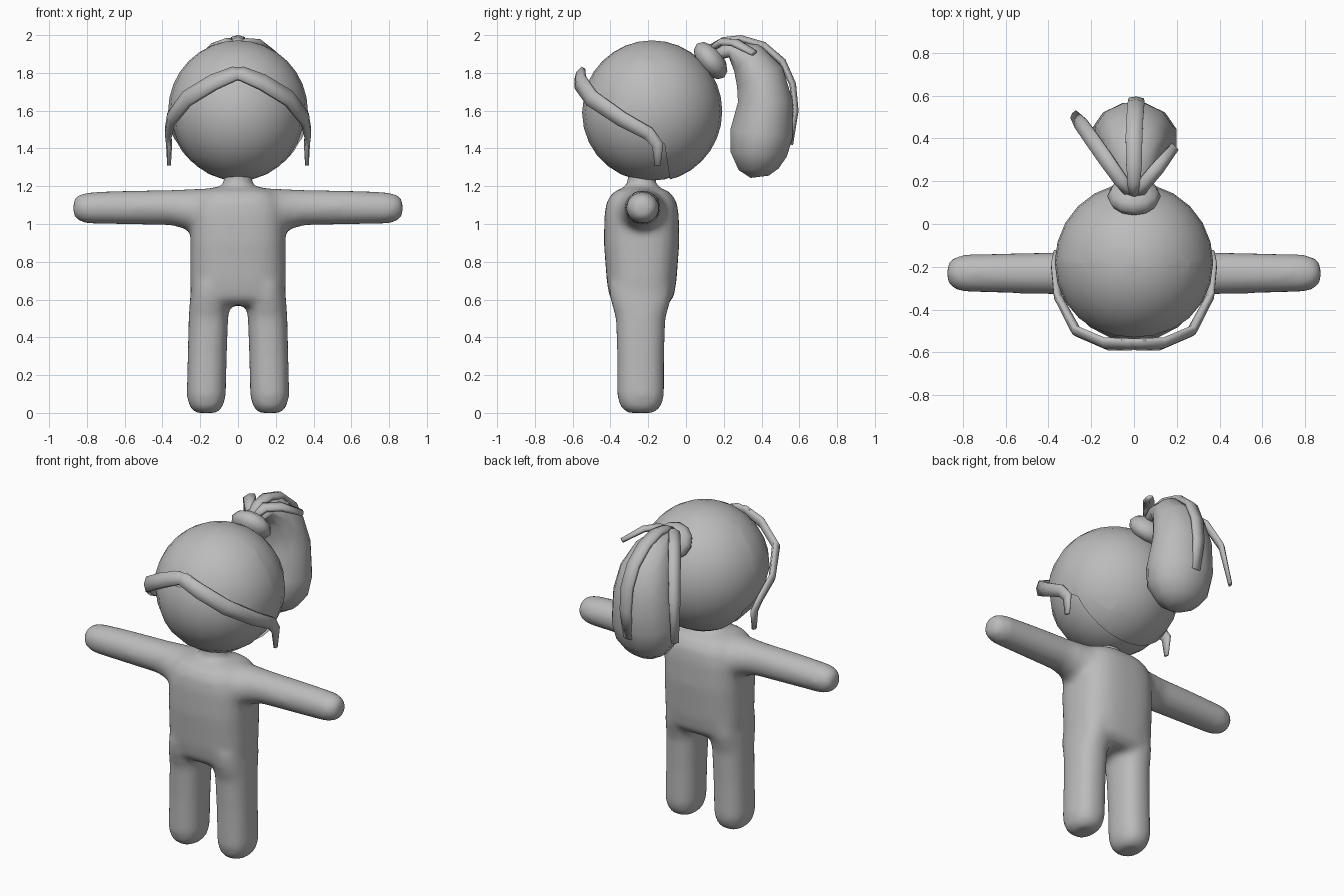
import bpy, bmesh, math
from mathutils import Vector, Matrix

if "Cube" in bpy.data.objects:
    bpy.data.objects.remove(bpy.data.objects["Cube"])

grey = bpy.data.materials.new("plain grey")
grey.diffuse_color = (0.5, 0.5, 0.5, 1)
grey.use_nodes = True
grey.node_tree.nodes["Principled BSDF"].inputs["Base Color"].default_value = grey.diffuse_color


def finish(name, bm, smooth=True):
    bmesh.ops.recalc_face_normals(bm, faces=bm.faces[:])
    me = bpy.data.meshes.new(name)
    bm.to_mesh(me)
    bm.free()
    for p in me.polygons:
        p.use_smooth = smooth
    me.materials.append(grey)
    ob = bpy.data.objects.new(name, me)
    bpy.context.collection.objects.link(ob)
    return ob


def loft(bm, rings, sides, width_dir=None, centre=None, power=1.0):
    """Sweep ellipses (x, y, z, half width, half thickness) along a path.
    The width follows width_dir, or lies flat around a centre point."""
    pts = [Vector(r[:3]) for r in rings]
    loops = []
    for i, r in enumerate(rings):
        t = (pts[min(i + 1, len(pts) - 1)] - pts[max(i - 1, 0)]).normalized()
        if centre:
            w = t.cross(pts[i] - Vector(centre)).normalized()
        else:
            w = Vector(width_dir)
        n = t.cross(w).normalized()
        loop = []
        for k in range(sides):
            a = 2 * math.pi * (k + 0.5) / sides
            c, s = math.cos(a), math.sin(a)
            c = math.copysign(abs(c) ** power, c)
            s = math.copysign(abs(s) ** power, s)
            loop.append(bm.verts.new(pts[i] + w * c * r[3] + n * s * r[4]))
        loops.append(loop)
    for a, b in zip(loops, loops[1:]):
        for k in range(sides):
            j = (k + 1) % sides
            bm.faces.new((a[k], a[j], b[j], b[k]))
    bm.faces.new(loops[0])
    bm.faces.new(loops[-1][::-1])


def ball(bm, centre, radii, tilt=0, u=20, v=14):
    m = (Matrix.Translation(centre) @ Matrix.Rotation(tilt, 4, 'X')
         @ Matrix.Diagonal((*radii, 1)))
    bmesh.ops.create_uvsphere(bm, u_segments=u, v_segments=v, radius=1, matrix=m)


# Body: torso, neck, arms and legs fused into one soft skin
bm = bmesh.new()
Y = -0.235
loft(bm, [(0, Y, .57, .2, .13), (0, Y, .61, .25, .17), (0, Y, .7, .253, .185),
          (0, Y, .9, .253, .2), (0, Y, 1.05, .25, .197), (0, Y, 1.12, .235, .185),
          (0, Y, 1.17, .2, .15), (0, Y, 1.195, .13, .09)], 32, (1, 0, 0), power=.72)
loft(bm, [(0, Y, 1.1, .12, .12), (0, Y, 1.19, .09, .09), (0, Y, 1.22, .075, .075),
          (0, Y, 1.3, .075, .075)], 20, (1, 0, 0))
for s in (-1, 1):
    loft(bm, [(s * .1, Y, 1.06, .15, .13), (s * .2, Y, 1.065, .14, .125),
              (s * .27, -.23, 1.08, .115, .107), (s * .35, -.23, 1.087, .1, .095),
              (s * .6, -.23, 1.087, .094, .09), (s * .8, -.23, 1.085, .088, .084),
              (s * .85, -.23, 1.085, .07, .068), (s * .873, -.23, 1.085, .04, .04)],
         20, (0, 1, 0))
    loft(bm, [(s * .168, -.24, 0, .06, .07), (s * .168, -.24, .03, .088, .108),
              (s * .168, -.24, .09, .104, .125), (s * .163, -.24, .3, .104, .125),
              (s * .157, -.24, .5, .105, .132), (s * .15, -.24, .6, .105, .16),
              (s * .14, -.24, .68, .105, .17)], 24, (1, 0, 0), power=.85)
body = finish("body", bm)
remesh = body.modifiers.new("fuse", 'REMESH')
remesh.mode = 'VOXEL'
remesh.voxel_size = 0.018
remesh.use_smooth_shade = True
soft = body.modifiers.new("soften", 'SMOOTH')
soft.factor = 0.5
soft.iterations = 12

# Head
bm = bmesh.new()
ball(bm, (0, -.19, 1.59), (.352, .36, .362))
finish("head", bm)

# Hair cap: shell with the face opening cut away
bm = bmesh.new()
ball(bm, (0, -.18, 1.597), (.37, .372, .375), u=24, v=16)
slope = (Vector((0, -.15, 1.45)), Vector((0, .3, .42)).normalized())
edge = (Vector((0, -.11, 1.4)), Vector((0, 1, .15)).normalized())
for co, no in (slope, edge):
    bmesh.ops.bisect_plane(bm, geom=bm.verts[:] + bm.edges[:] + bm.faces[:],
                           plane_co=co, plane_no=no)
face_area = [f for f in bm.faces
             if all((f.calc_center_median() - co).dot(no) < 0 for co, no in (slope, edge))]
bmesh.ops.delete(bm, geom=face_area, context='FACES')
finish("hair_cap", bm)

# Fringe strands sweeping to both temples
for side, s in (("left", -1), ("right", 1)):
    bm = bmesh.new()
    loft(bm, [(-s * .06, -.555, 1.8, .03, .012), (s * .02, -.562, 1.795, .045, .022),
              (s * .13, -.56, 1.75, .05, .024), (s * .27, -.5, 1.665, .05, .024),
              (s * .355, -.34, 1.555, .045, .02), (s * .37, -.2, 1.48, .04, .018),
              (s * .365, -.15, 1.42, .035, .016), (s * .365, -.15, 1.31, .018, .01)],
         6, centre=(0, -.19, 1.59))
    finish("fringe_strand_" + side, bm)

# Hair tie
bm = bmesh.new()
ball(bm, (0, .13, 1.865), (.125, .115, .068), tilt=-math.radians(51), u=12, v=6)
finish("hair_tie", bm)

# Ponytail
bm = bmesh.new()
loft(bm, [(0, .13, 1.89, .05, .03), (0, .23, 1.925, .08, .045), (0, .32, 1.88, .12, .1),
          (0, .39, 1.78, .16, .135), (0, .42, 1.65, .185, .15), (0, .4, 1.48, .205, .172),
          (0, .385, 1.37, .19, .155), (0, .385, 1.29, .13, .11),
          (0, .39, 1.25, .06, .05)], 12, (1, 0, 0))
finish("ponytail", bm)

# Loose strands over the ponytail
strands = {
    "middle": [(0, .13, 1.93, .03, .02), (0, .2, 1.97, .035, .02), (0, .29, 1.98, .043, .02),
               (0, .41, 1.945, .045, .02), (.005, .51, 1.86, .045, .02),
               (.01, .565, 1.74, .045, .018), (.01, .58, 1.6, .042, .016),
               (.01, .555, 1.42, .03, .012)],
    "left": [(0, .13, 1.92, .03, .02), (-.06, .2, 1.965, .036, .02),
             (-.13, .3, 1.94, .04, .02), (-.2, .4, 1.85, .04, .02),
             (-.25, .47, 1.7, .038, .018), (-.28, .51, 1.45, .025, .012)],
    "right": [(.01, .13, 1.92, .03, .02), (.05, .19, 1.965, .036, .02),
              (.11, .26, 1.96, .036, .02), (.19, .36, 1.905, .025, .014)],
}
for side, rings in strands.items():
    bm = bmesh.new()
    loft(bm, rings, 6, centre=(0, .3, 1.6))
    finish("ponytail_strand_" + side, bm)
